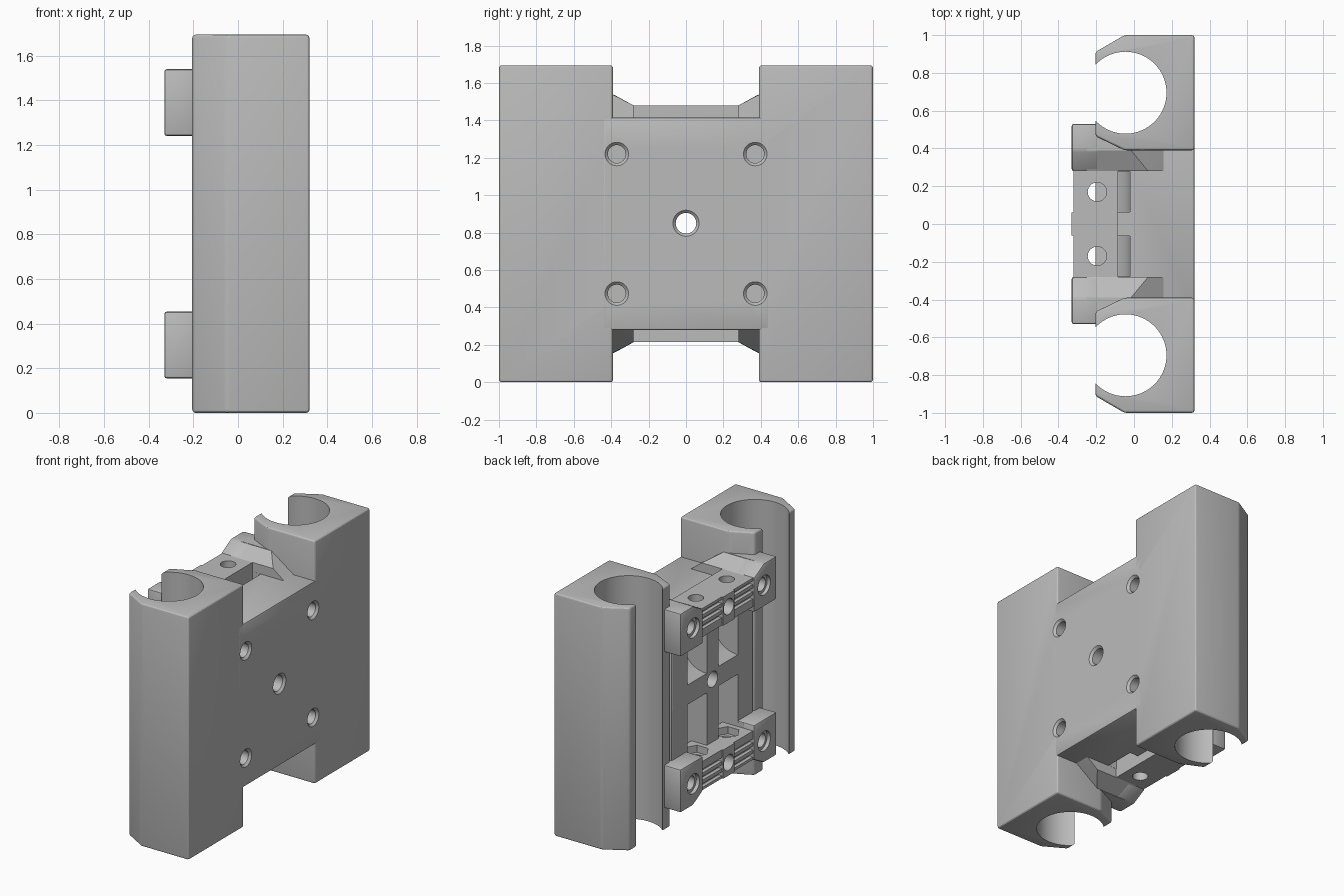
import bpy, bmesh, math
from mathutils import Vector

if "Cube" in bpy.data.objects:
    bpy.data.objects.remove(bpy.data.objects["Cube"], do_unlink=True)

MID = 0.847          # half of the total height
BACK = -0.205        # rear plane of plate and housings

grey = bpy.data.materials.new("plain grey")
grey.use_nodes = True
colour = (0.5, 0.5, 0.5, 1)
grey.diffuse_color = colour
grey.node_tree.nodes["Principled BSDF"].inputs["Base Color"].default_value = colour

cutters = bpy.data.collections.new("cutters")
bpy.context.scene.collection.children.link(cutters)
parts = []


def finish(name, bm, cutter):
    bmesh.ops.recalc_face_normals(bm, faces=bm.faces)
    mesh = bpy.data.meshes.new(name)
    bm.to_mesh(mesh)
    bm.free()
    mesh.materials.append(grey)
    ob = bpy.data.objects.new(name, mesh)
    if cutter:
        cutters.objects.link(ob)
        ob.hide_render = True
    else:
        bpy.context.scene.collection.objects.link(ob)
        parts.append(ob)
    return ob


def prism(name, profile, axis, lo, hi, cutter=False):
    """Extrude a 2D profile along an axis; the profile uses the other two axes in order."""
    bm = bmesh.new()

    def point(p, h):
        c = list(p)
        c.insert(axis, h)
        return Vector(c)
    face = bm.faces.new([bm.verts.new(point(p, lo)) for p in profile])
    ext = bmesh.ops.extrude_face_region(bm, geom=[face])
    move = point((0, 0), hi - lo)
    bmesh.ops.translate(bm, vec=move, verts=[v for v in ext["geom"] if isinstance(v, bmesh.types.BMVert)])
    return finish(name, bm, cutter)


def box(name, x, y, z, cutter=False):
    return prism(name, [(x[0], y[0]), (x[1], y[0]), (x[1], y[1]), (x[0], y[1])], 2, z[0], z[1], cutter)


def circle(a, b, r, n=32):
    return [(a + r * math.cos(math.tau * i / n), b + r * math.sin(math.tau * i / n)) for i in range(n)]


def hull(name, points):
    bm = bmesh.new()
    for p in points:
        bm.verts.new(p)
    bmesh.ops.convex_hull(bm, input=bm.verts)
    return finish(name, bm, False)


def countersink(y, z, r, x, depth):
    """Flared mouth of a hole in the front face."""
    bm = bmesh.new()
    rings = [[bm.verts.new((px, p[0], p[1])) for p in circle(y, z, pr)]
             for px, pr in ((x - depth, r), (x + depth, r + 2 * depth))]
    bm.faces.new(rings[0])
    bm.faces.new(rings[1])
    for i in range(32):
        j = (i + 1) % 32
        bm.faces.new((rings[0][i], rings[0][j], rings[1][j], rings[1][i]))
    finish("hole_mouth", bm, True)


def bevel(ob, width, segments):
    mod = ob.modifiers.new("Bevel", "BEVEL")
    mod.width, mod.segments, mod.limit_method = width, segments, "ANGLE"
    mod.angle_limit = math.radians(20)


# main plate between the two bearing housings
plate = box("carriage_plate", (BACK, 0.32), (-0.45, 0.45), (0.278, 1.416))
bevel(plate, 0.012, 2)

for sy, side in ((1, "rear"), (-1, "front")):
    # bearing housing with an open bore
    outline = [(0.32, 0.39), (0.32, 1), (-0.05, 1), (BACK, 0.91), (BACK, 0.465), (-0.05, 0.39)]
    housing = prism(side + "_bearing_housing", [(x, sy * y) for x, y in outline], 2, 0, 2 * MID)
    bevel(housing, 0.015, 3)
    prism("bearing_bore", circle(-0.045, sy * 0.695, 0.217, 64), 2, -0.1, 1.8, True)

for sz, level in ((1, "upper"), (-1, "lower")):
    def h(z):
        return MID + sz * (z - MID)

    # belt clamp bar with toothed rear face
    box(level + "_belt_clamp", (-0.32, -0.085), (-0.3, 0.3), sorted((h(1.28), h(1.48))))
    box(level + "_clamp_centre", (-0.33, -0.3), (-0.062, 0.062), sorted((h(1.28), h(1.48))))
    prism("clamp_centre_hole", circle(0, h(1.39), 0.055), 0, -0.4, -0.2, True)

    for sy, side in ((1, "rear"), (-1, "front")):
        name = level + "_" + side
        # screw boss behind the lip of the housing
        section = [(0.28, 1.24), (0.28, 1.48), (0.39, 1.54), (0.53, 1.54), (0.53, 1.24)]
        boss = prism(name + "_screw_boss", [(sy * y, h(z)) for y, z in section], 0, -0.33, -0.185)
        bevel(boss, 0.012, 2)
        # gusset sloping down to the plate, and the filler beside the housing
        top = [(-0.25, 0.28, 1.48), (0.075, 0.28, 1.48), (0.165, 0.28, 1.41),
               (-0.25, 0.395, 1.54), (-0.02, 0.395, 1.54), (0.165, 0.395, 1.41)]
        base = [(x, y, 1.25) for x in (-0.25, 0.165) for y in (0.28, 0.395)]
        hull(name + "_gusset", [(x, sy * y, h(z)) for x, y, z in top + base])
        fill = [(-0.25, 0.39), (-0.25, 0.48), (BACK, 0.48), (-0.04, 0.39)]
        prism(name + "_filler", [(x, sy * y) for x, y in fill], 2, h(1.25), h(1.54))
        # boss screw hole with counterbore
        prism("boss_hole", circle(sy * 0.39, h(1.39), 0.048), 0, -0.4, -0.1, True)
        prism("boss_counterbore", circle(sy * 0.39, h(1.39), 0.068), 0, -0.4, -0.305, True)
        # plate screw holes
        prism("plate_hole", circle(sy * 0.37, h(1.22), 0.048), 0, 0.1, 0.4, True)
        countersink(sy * 0.37, h(1.22), 0.048, 0.315, 0.01)
        # belt window with a curved floor, leading up to a slot behind the clamp
        arc = [(-0.195 + 0.175 * math.cos(a * math.pi / 24), 1.09 - 0.175 * math.sin(a * math.pi / 24))
               for a in range(13)]
        window = [(-0.085, 1.6), (-0.02, 1.6)] + arc + [(-0.25, 0.915), (-0.25, 1.28), (-0.085, 1.28)]
        prism("belt_window", [(x, h(z)) for x, z in window], 1, sy * 0.063, sy * 0.279, True)
        # vertical adjuster hole and its nut pocket
        prism("adjuster_hole", circle(-0.195, sy * 0.17, 0.05), 2, h(1.2), h(1.6), True)
        prism("nut_pocket", circle(-0.195, sy * 0.17, 0.085, 6), 2, h(1.2), h(1.33), True)
        # belt teeth
        for i in range(3):
            z = 1.335 + 0.05 * i
            box("tooth_groove", (-0.4, -0.295), sorted((sy * 0.063, sy * 0.279)),
                sorted((h(z), h(z + 0.026))), True)

# central through hole
prism("centre_hole", circle(0, 0.85, 0.055), 0, -0.4, 0.5, True)
countersink(0, 0.85, 0.055, 0.315, 0.01)

# cut every part, then drop the cutters
for ob in parts:
    mod = ob.modifiers.new("Cut", "BOOLEAN")
    mod.operation, mod.solver = "DIFFERENCE", "EXACT"
    mod.operand_type, mod.collection = "COLLECTION", cutters
    mod.use_self = True
bpy.context.view_layer.update()
graph = bpy.context.evaluated_depsgraph_get()
baked = [bpy.data.meshes.new_from_object(ob.evaluated_get(graph)) for ob in parts]
for ob, mesh in zip(parts, baked):
    ob.modifiers.clear()
    ob.data = mesh
    mesh.materials.clear()
    mesh.materials.append(grey)
for ob in list(cutters.objects):
    bpy.data.objects.remove(ob, do_unlink=True)
bpy.data.collections.remove(cutters)

bpy.ops.object.select_all(action="DESELECT")
for ob in parts:
    ob.select_set(True)
bpy.context.view_layer.objects.active = parts[0]
bpy.ops.object.shade_smooth_by_angle(angle=math.radians(25))
